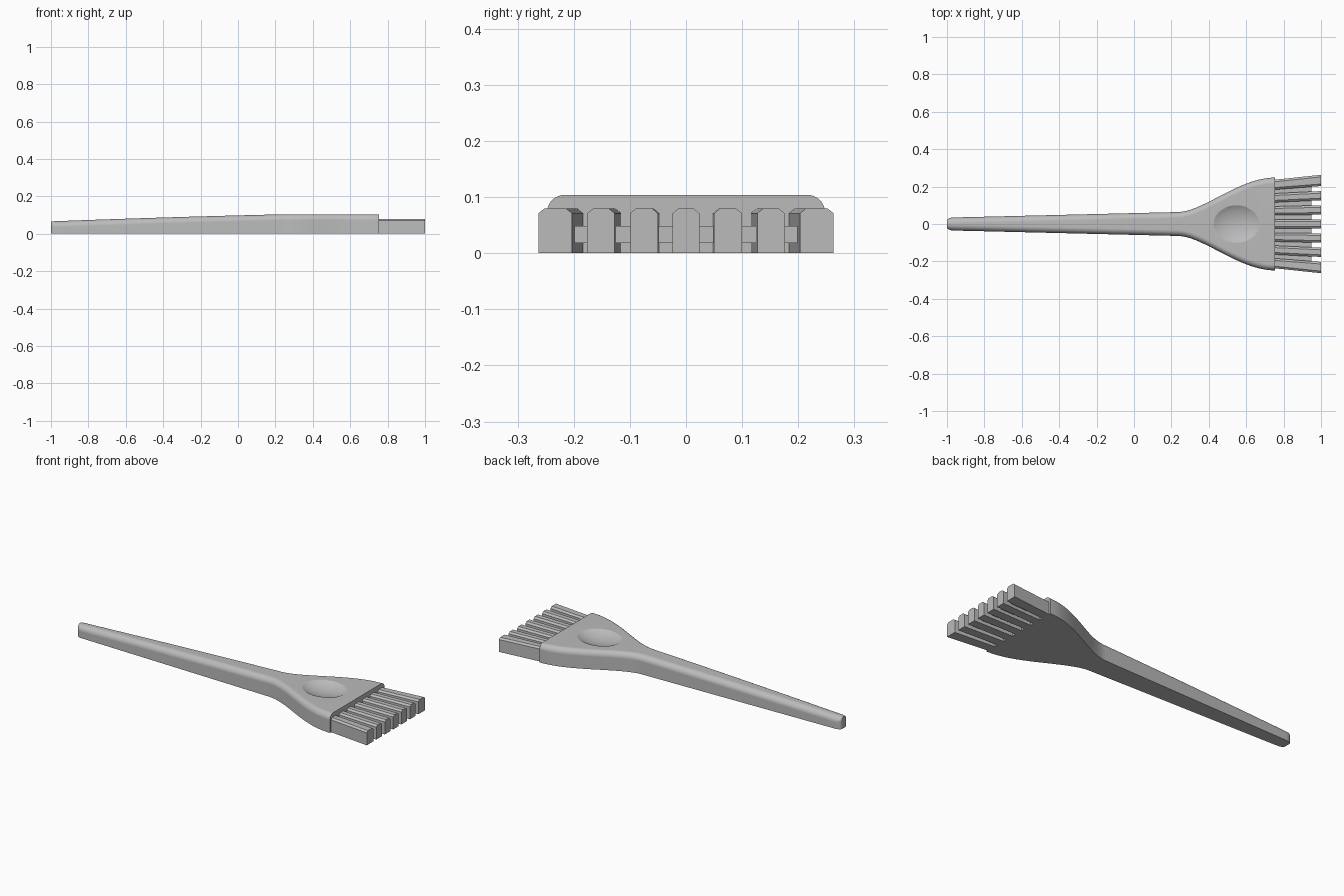
import bpy, bmesh, math

cube = bpy.data.objects.get("Cube")
if cube:
    bpy.data.objects.remove(cube, do_unlink=True)

grey = bpy.data.materials.new("light grey plastic")
grey.use_nodes = True
GREY = (0.5, 0.5, 0.5, 1)
grey.diffuse_color = GREY
grey.node_tree.nodes["Principled BSDF"].inputs["Base Color"].default_value = GREY


def loft(name, rings):
    """Skin a row of matching closed rings and cap both ends."""
    bm = bmesh.new()
    loops = [[bm.verts.new(p) for p in ring] for ring in rings]
    for a, b in zip(loops, loops[1:]):
        for i in range(len(a)):
            j = (i + 1) % len(a)
            bm.faces.new((a[i], a[j], b[j], b[i]))
    bm.faces.new(loops[0])
    bm.faces.new(loops[-1])
    bmesh.ops.recalc_face_normals(bm, faces=bm.faces)
    mesh = bpy.data.meshes.new(name)
    bm.to_mesh(mesh)
    bm.free()
    mesh.materials.append(grey)
    obj = bpy.data.objects.new(name, mesh)
    bpy.context.collection.objects.link(obj)
    return obj


def activate(obj):
    bpy.ops.object.select_all(action='DESELECT')
    obj.select_set(True)
    bpy.context.view_layer.objects.active = obj


# Handle: flat underside, rounded upper edges, flaring into the head
END = 0.755
FLARE = 0.24


def half_width(x):
    if x > FLARE:
        t = ((x - FLARE) / (END - FLARE)) ** 0.87
        return 0.064 + 0.184 * t * t * (3 - 2 * t)
    w = 0.034 + 0.030 * (x + 1) / (FLARE + 1)
    tip = min(1, (x + 1) / 0.035)
    return w - 0.016 * (1 - math.sqrt(1 - (1 - tip) ** 2))


def top_height(x):
    t = min(1, (x + 1) / 1.25)
    return 0.066 + 0.038 * t * (1.25 - 0.25 * t)


def handle_ring(x):
    w, h = half_width(x), top_height(x)
    r = min(0.032, w * 0.9)
    arc = [math.radians(90 * i / 8) for i in range(9)]
    side = [(w, 0)] + [(w - r + r * math.cos(a), h - r + r * math.sin(a)) for a in arc]
    return [(x, y, z) for y, z in side] + [(x, -y, z) for y, z in reversed(side)]


tip_xs = [-1 + 0.035 * (i / 6) ** 2 for i in range(7)]
shaft_xs = [-0.965 + (FLARE + 0.965) * i / 12 for i in range(1, 13)]
head_xs = [FLARE + (END - FLARE) * i / 24 for i in range(1, 25)]
handle = loft("handle", [handle_ring(x) for x in tip_xs + shaft_xs + head_xs])

# Thumb dish scooped out of the head
bpy.ops.mesh.primitive_uv_sphere_add(segments=64, ring_count=64, location=(0.548, 0, 0.168))
cutter = bpy.context.object
cutter.name = "dish_cutter"
cutter.scale = (0.178, 0.142, 0.09)
cutter.hide_render = True
cutter.data.materials.append(grey)
activate(handle)
scoop = handle.modifiers.new("scoop", 'BOOLEAN')
scoop.operation = 'DIFFERENCE'
scoop.solver = 'EXACT'
scoop.object = cutter
bpy.ops.object.modifier_apply(modifier="scoop")
bpy.data.objects.remove(cutter, do_unlink=True)
bpy.ops.object.shade_smooth_by_angle(angle=math.radians(30))
weighted = handle.modifiers.new("weighted normals", 'WEIGHTED_NORMAL')
weighted.keep_sharp = True


# Teeth: chamfered bars fanning outwards
def tooth_ring(x, a, b):
    c, low, high = 0.011, 0.071, 0.08
    profile = [(a, 0), (b, 0), (b, low), (b - c, high), (a + c, high), (a, low)]
    return [(x, y, z) for y, z in profile]


def tooth(name, base, tip):
    loft(name, [tooth_ring(END - 0.01, *base), tooth_ring(1, *tip)])


tooth("tooth_centre", (-0.024, 0.024), (-0.024, 0.024))
pairs = [("inner", (0.047, 0.094), (0.05, 0.10)),
         ("middle", (0.115, 0.163), (0.127, 0.176)),
         ("outer", (0.183, 0.236), (0.203, 0.263))]
for label, base, tip in pairs:
    tooth("tooth_" + label + "_left", base, tip)
    tooth("tooth_" + label + "_right", [-v for v in reversed(base)], [-v for v in reversed(tip)])

# Web joining the teeth
loft("tooth_web", [[(x, -y, 0.018), (x, y, 0.018), (x, y, 0.048), (x, -y, 0.048)]
                   for x, y in ((END - 0.01, 0.19), (0.95, 0.205))])
